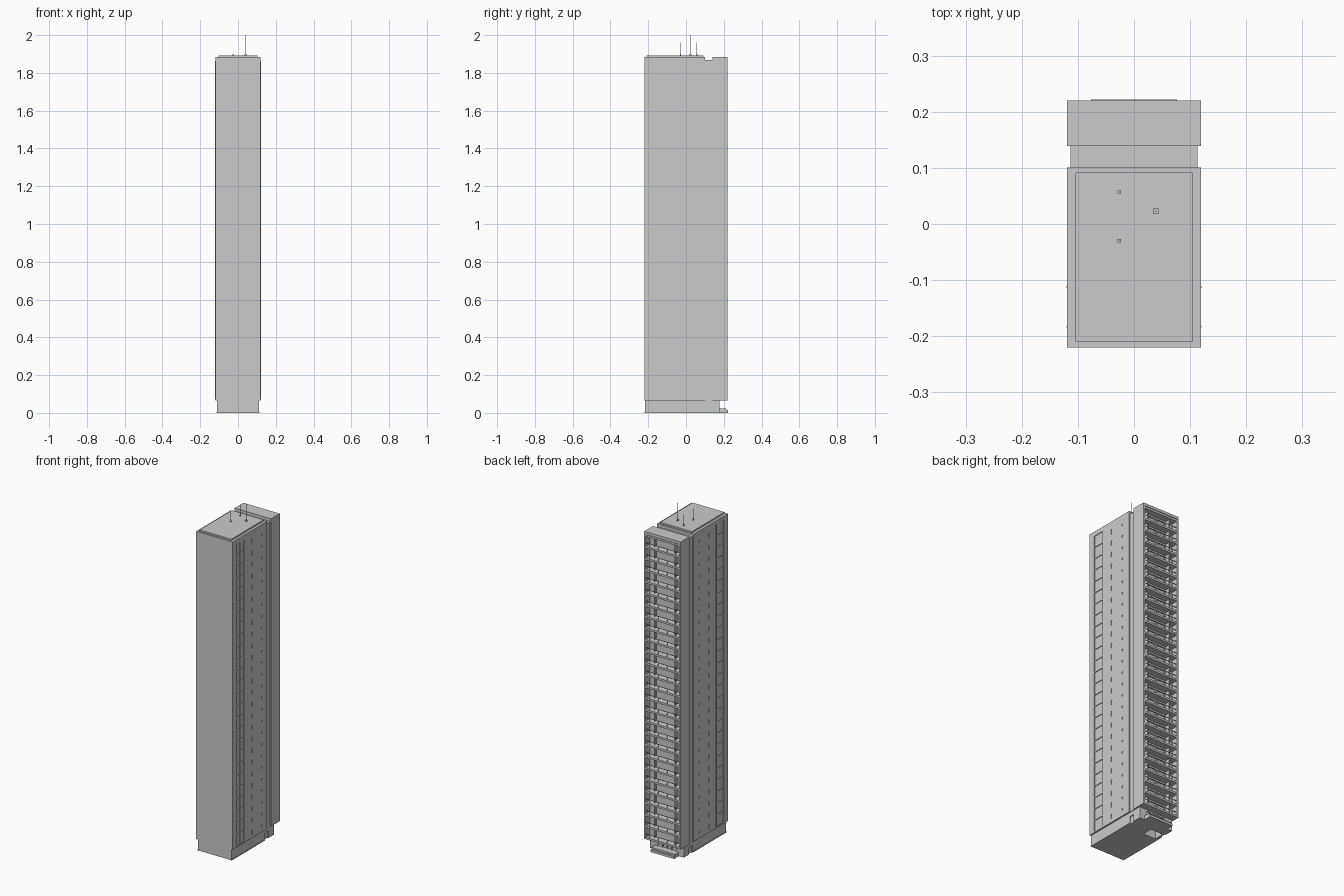
import bpy, bmesh
from mathutils import Matrix, Vector

if "Cube" in bpy.data.objects:
    bpy.data.objects.remove(bpy.data.objects["Cube"])

FLOORS = 27
Z0, STEP = 0.068, 0.0664 * 1.036   # first floor level and storey height


def boxes(name, items):
    """One object from a list of boxes (x0, x1, y0, y1, z0, z1)."""
    bm = bmesh.new()
    for x0, x1, y0, y1, z0, z1 in items:
        c = Vector(((x0 + x1) / 2, (y0 + y1) / 2, (z0 + z1) / 2))
        s = Vector((x1 - x0, y1 - y0, z1 - z0, 1)).to_4d()
        bmesh.ops.create_cube(bm, size=1, matrix=Matrix.Translation(c) @ Matrix.Diagonal(s))
    me = bpy.data.meshes.new(name)
    bm.to_mesh(me)
    bm.free()
    ob = bpy.data.objects.new(name, me)
    bpy.context.collection.objects.link(ob)
    return ob


def both(items):
    """Add the copies mirrored in x."""
    return items + [(-b, -a, *r) for a, b, *r in items]


def cut(target, cutter):
    m = target.modifiers.new("cut", 'BOOLEAN')
    m.operation = 'DIFFERENCE'
    m.solver = 'EXACT'
    m.object = cutter
    cutter.hide_render = True
    cutter.hide_viewport = True


levels = [Z0 + i * STEP for i in range(FLOORS)]

# Main tower with recessed side strips and small windows
tower = boxes("main_tower", [(-.119, .119, -.22, .101, .066, 1.884)])
recess = [(.1155, .13, -.182, -.114, .072, 1.86)]
for z in levels[:-1]:
    recess.append((.116, .13, -.046, -.038, z + .02, z + .048))
    recess.append((.116, .13, .046, .052, z + .03, z + .042))
cut(tower, boxes("window_cutter", both(recess)))

# Floor ledges and upright fins on the side strips
boxes("side_ledges", both([(.115, .1195, -.182, -.112, z, z + .006) for z in levels]))
boxes("side_fins", both([(.115, .1205, -.1145, -.1105, .07, 1.862),
                         (.115, .1205, -.1845, -.1815, .07, 1.862)]))
boxes("strip_mullions", both([(.115, .117, -.149, -.147, .072, 1.86)]))

# Recessed link between the two blocks
boxes("link_core", [(-.1135, .1135, .10, .14, .066, 1.867)])

# Rear block: room core, end walls, roof
boxes("rear_core", [(-.117, .117, .139, .178, .066, 1.884)])
boxes("rear_end_walls", both([(.110, .119, .139, .22, .066, 1.884)]))
boxes("rear_roof", [(-.119, .119, .139, .22, 1.868, 1.884)])

# Balcony slabs, rails, dividers and window frames for each storey
boxes("balcony_slabs", [(-.111, .111, .177, .219, z - .002, z + .009) for z in levels])
rails, dividers, frames = [], [], []
for z in levels[:-1]:
    rails.append((-.111, .111, .215, .2175, z + .027, z + .030))
    rails += [(x - .001, x + .001, .2155, .217, z + .008, z + .028)
              for x in (-.085, -.03, .03, .085)]
    dividers.append((-.073, -.067, .177, .205, z + .008, z + STEP))
    dividers.append((.067, .073, .177, .195, z + .008, z + STEP))
    for a, b in ((-.06, -.005), (.005, .06)):
        frames += [(a, a + .003, .177, .181, z + .009, z + .055),
                   (b - .003, b, .177, .181, z + .009, z + .055),
                   (a, b, .177, .181, z + .052, z + .055)]
boxes("balcony_rails", rails)
boxes("balcony_dividers", dividers)
boxes("window_frames", frames)

# Base storey with side doors, rear entrance and a pit in the underside
base = boxes("base", [(-.110, .110, -.218, .178, 0, .067)])
cut(base, boxes("base_cutter", both([(.104, .13, .097, .127, -.01, .042)]) + [
    (-.06, .06, .172, .19, .022, .058),
    (-.095, -.015, .06, .12, -.01, .05)]))
boxes("base_plinth", both([(.10, .113, -.2185, .09, 0, .005)]))
boxes("entrance_step", [(-.077, .077, .17, .2215, 0, .014), (-.077, .077, .17, .212, .013, .024)])
boxes("entrance_posts", [(x - .002, x + .002, .171, .178, .022, .058) for x in (-.03, 0, .03)])

# Roof slab
boxes("roof_slab", [(-.104, .104, -.21, .092, 1.88, 1.893)])


# Antennas on small footings
def antenna(name, x, y, top, r):
    boxes(name + "_footing", [(x - r, x + r, y - r, y + r, 1.89, 1.899)])
    bpy.ops.mesh.primitive_cylinder_add(vertices=8, radius=r * .25, depth=top - 1.895,
                                        location=(x, y, (top + 1.895) / 2))
    bpy.context.object.name = name


antenna("tall_antenna", .039, .023, 2.0, .005)
antenna("back_antenna", -.026, .057, 1.96, .003)
antenna("front_antenna", -.026, -.03, 1.96, .003)
